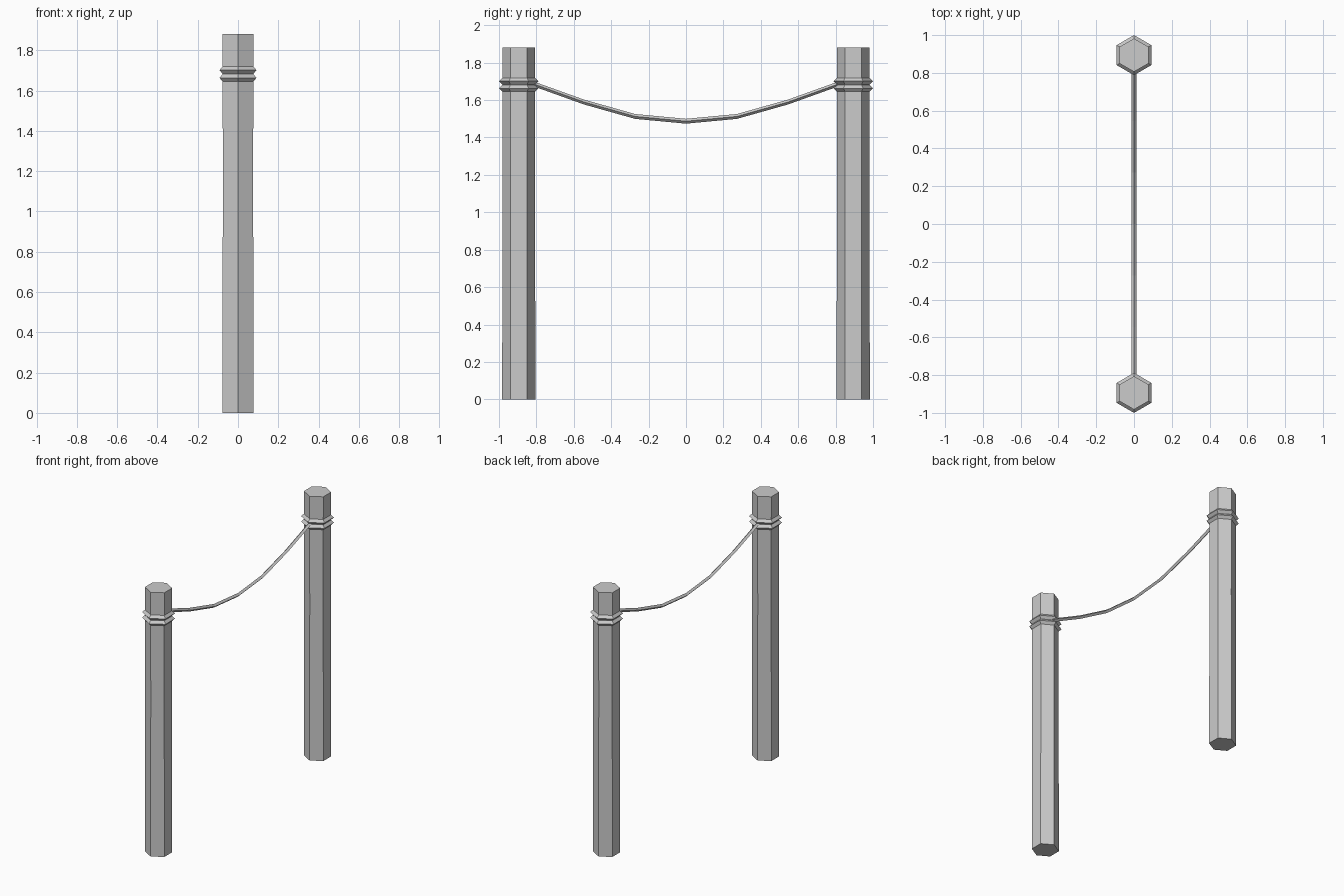
import bpy, bmesh
from math import sin, cos, pi
from mathutils import Vector

if "Cube" in bpy.data.objects:
    bpy.data.objects.remove(bpy.data.objects["Cube"])

grey = bpy.data.materials.new("plain_grey")
grey.use_nodes = True
colour = (0.6, 0.6, 0.6, 1)
grey.diffuse_color = colour
grey.node_tree.nodes["Principled BSDF"].inputs["Base Color"].default_value = colour


def loft(name, loops, closed=False):
    """Skin a row of equal point loops; cap the ends or join them up."""
    bm = bmesh.new()
    rows = [[bm.verts.new(p) for p in loop] for loop in loops]
    pairs = list(zip(rows, rows[1:]))
    if closed:
        pairs.append((rows[-1], rows[0]))
    else:
        bm.faces.new(rows[0])
        bm.faces.new(rows[-1])
    for a, b in pairs:
        for i in range(len(a)):
            j = (i + 1) % len(a)
            bm.faces.new((a[i], a[j], b[j], b[i]))
    bmesh.ops.recalc_face_normals(bm, faces=bm.faces)
    mesh = bpy.data.meshes.new(name)
    bm.to_mesh(mesh)
    bm.free()
    mesh.materials.append(grey)
    obj = bpy.data.objects.new(name, mesh)
    bpy.context.collection.objects.link(obj)
    return obj


def hexagon(radius, y, z):
    # Corners point along the y axis
    return [Vector((radius * sin(k * pi / 3), y + radius * cos(k * pi / 3), z))
            for k in range(6)]


POST_Y = 0.894
POST_PROFILE = [(0.089, 0), (0.088, 0.53), (0.087, 1.1), (0.088, 1.88)]
THICK = 0.018

for side, y in (("front", -POST_Y), ("back", POST_Y)):
    # Slightly uneven six-sided post
    loft(side + "_post", [hexagon(r, y, z) for r, z in POST_PROFILE])
    # Two turns of rope with a diamond section
    for level, z in (("upper", 1.701), ("lower", 1.663)):
        section = [(0.106, z), (0.088, z + THICK), (0.07, z), (0.088, z - THICK)]
        loft(f"{side}_{level}_rope_turn",
             [hexagon(r, y, h) for r, h in section], closed=True)

# Sagging rope between the posts
ROPE = 0.013
rope_loops = []
for i in range(-3, 4):
    y = i * 0.272
    z = 1.487 + 0.345 * y * y - (0.03 if abs(i) == 3 else 0)
    rope_loops.append([Vector((ROPE * cos(a * pi / 2), y, z + ROPE * sin(a * pi / 2)))
                       for a in range(4)])
loft("hanging_rope", rope_loops)
